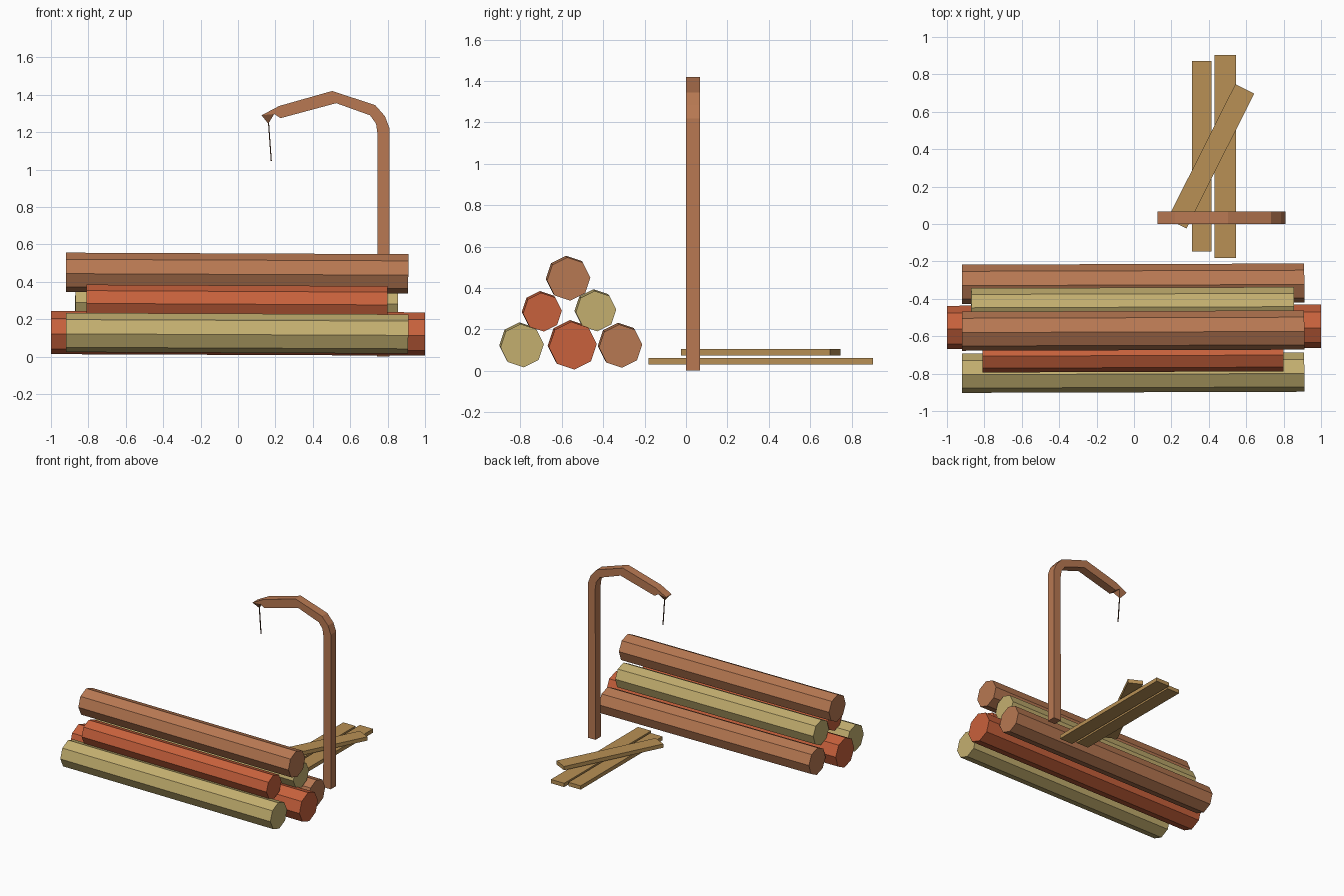
import bpy, bmesh, math
from mathutils import Vector, Matrix

if "Cube" in bpy.data.objects:
    bpy.data.objects.remove(bpy.data.objects["Cube"])


def material(name, rgb):
    m = bpy.data.materials.new(name)
    m.diffuse_color = (*rgb, 1)
    m.use_nodes = True
    m.node_tree.nodes["Principled BSDF"].inputs["Base Color"].default_value = m.diffuse_color
    return m


BROWN = material("brown_bark", (0.48, 0.19, 0.085))
TAN = material("tan_bark", (0.55, 0.43, 0.16))
RED = material("red_bark", (0.58, 0.12, 0.045))
PLANK = material("plank_wood", (0.48, 0.28, 0.09))
DARK = material("dark_cord", (0.10, 0.045, 0.025))


def finish(name, bm, mat):
    bmesh.ops.recalc_face_normals(bm, faces=bm.faces)
    me = bpy.data.meshes.new(name)
    bm.to_mesh(me)
    bm.free()
    me.materials.append(mat)
    ob = bpy.data.objects.new(name, me)
    bpy.context.collection.objects.link(ob)
    return ob


def rod(name, a, b, r, sides, mat, roll=0):
    """Flat-sided cylinder from point a to point b."""
    a, b = Vector(a), Vector(b)
    bm = bmesh.new()
    bmesh.ops.create_cone(bm, cap_ends=True, segments=sides, radius1=r, radius2=r, depth=(b - a).length)
    turn = (b - a).to_track_quat('Z', 'Y').to_matrix().to_4x4()
    bm.transform(Matrix.Translation((a + b) / 2) @ turn @ Matrix.Rotation(math.radians(roll), 4, 'Z'))
    return finish(name, bm, mat)


def plank(name, centre, size, angle=0):
    bm = bmesh.new()
    bmesh.ops.create_cube(bm, size=1)
    bm.transform(Matrix.Translation(centre) @ Matrix.Rotation(math.radians(angle), 4, 'Z')
                 @ Matrix.Diagonal((*size, 1)))
    return finish(name, bm, PLANK)


# Stacked octagonal logs, each very slightly tilted: name, x range, y, z, radius
for name, x0, x1, y, z, r, mat in [
    ("log_bottom_front", -0.92, 0.91, -0.795, 0.125, 0.105, TAN),
    ("log_bottom_middle", -1.0, 1.0, -0.55, 0.125, 0.116, RED),
    ("log_bottom_back", -0.92, 0.91, -0.319, 0.123, 0.105, BROWN),
    ("log_middle_front", -0.81, 0.80, -0.697, 0.287, 0.094, RED),
    ("log_middle_back", -0.87, 0.855, -0.438, 0.292, 0.098, TAN),
    ("log_top", -0.92, 0.91, -0.57, 0.447, 0.105, BROWN),
]:
    rod(name, (x0, y - 0.003, z + 0.004), (x1, y + 0.003, z - 0.004), r, 8, mat, 4)

# Planks lying on the ground
plank("plank_left", (0.362, 0.362, 0.046), (0.106, 1.02, 0.03))
plank("plank_right", (0.488, 0.362, 0.046), (0.115, 1.085, 0.03))
plank("plank_crossing", (0.411, 0.362, 0.089), (0.806, 0.113, 0.03), 63.3)

# Bent post: (inner, outer) points in x-z from the foot to the drooping tip
sections = [
    ((0.744, 0.0), (0.81, 0.0)),
    ((0.746, 1.19), (0.81, 1.22)),
    ((0.738, 1.245), (0.786, 1.285)),
    ((0.706, 1.29), (0.733, 1.345)),
    ((0.525, 1.355), (0.503, 1.42)),
    ((0.228, 1.275), (0.22, 1.34)),
    ((0.193, 1.297), (0.126, 1.29)),
]
Y0, Y1 = 0.0, 0.067
bm = bmesh.new()
rings = [[bm.verts.new((p[0], y, p[1])) for p, y in ((i, Y0), (o, Y0), (o, Y1), (i, Y1))]
         for i, o in sections]
bm.faces.new(rings[0])
bm.faces.new(rings[-1])
for a, b in zip(rings, rings[1:]):
    for k in range(4):
        n = (k + 1) % 4
        bm.faces.new((a[k], a[n], b[n], b[k]))
# Pointed end below the tip
point = bmesh.ops.poke(bm, faces=[f for f in bm.faces if set(f.verts) == set(rings[-1])])["verts"][0]
point.co = (0.162, (Y0 + Y1) / 2, 1.245)
finish("bent_post", bm, BROWN)

# Cord hanging from the tip
rod("hanging_cord", (0.162, 0.033, 1.27), (0.178, 0.033, 1.045), 0.004, 4, DARK, 45)
